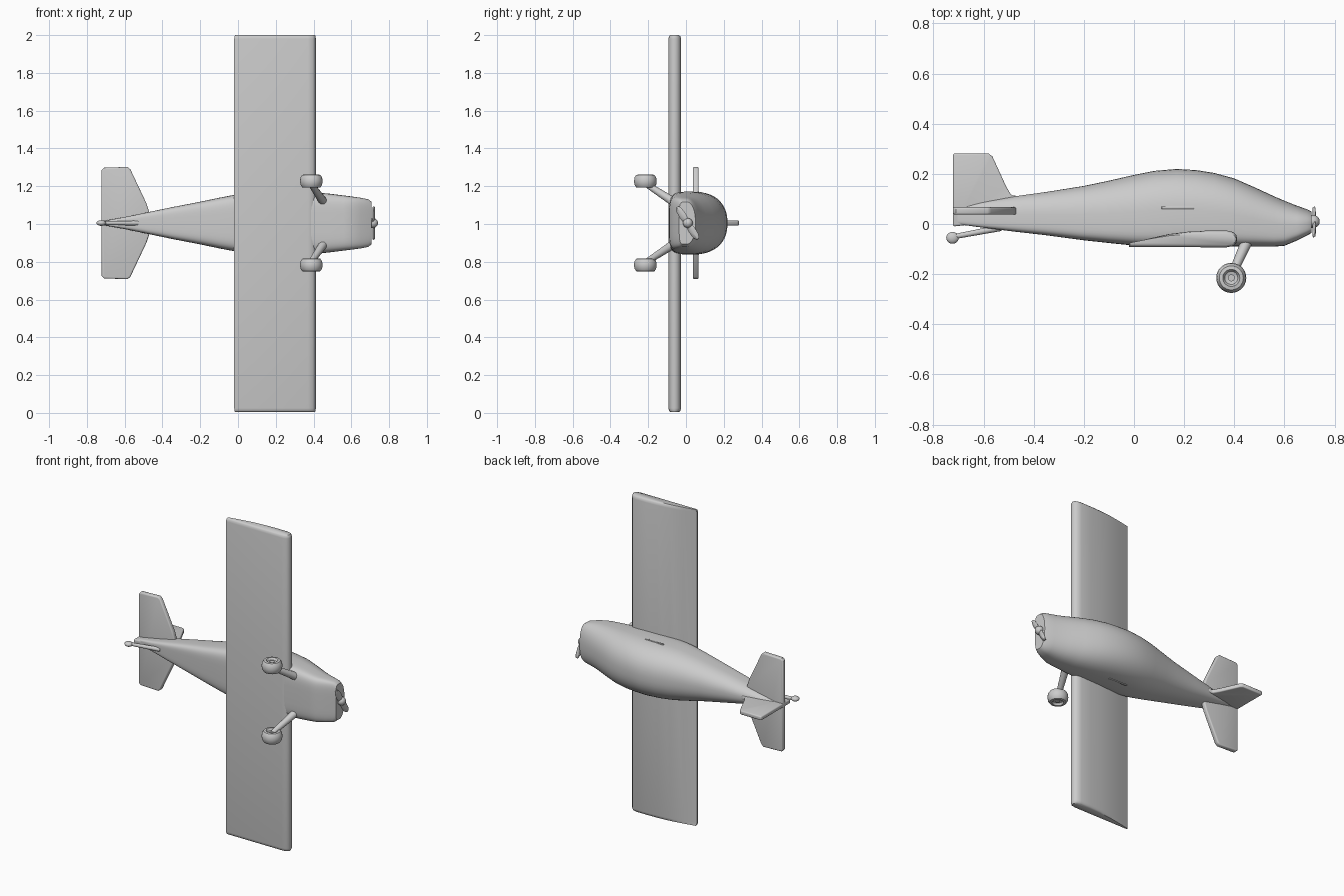
import bpy, bmesh, math
from mathutils import Vector

if "Cube" in bpy.data.objects:
    bpy.data.objects.remove(bpy.data.objects["Cube"])

CZ = 1.005  # height of the plane of symmetry (wings run along z)
grey = bpy.data.materials.new("light_grey")
grey.diffuse_color = (0.6, 0.6, 0.6, 1)
grey.use_nodes = True
grey.node_tree.nodes["Principled BSDF"].inputs["Base Color"].default_value = grey.diffuse_color


def finish(name, bm, bevel=0.0, angle=40):
    bmesh.ops.recalc_face_normals(bm, faces=bm.faces)
    me = bpy.data.meshes.new(name)
    bm.to_mesh(me)
    bm.free()
    ob = bpy.data.objects.new(name, me)
    bpy.context.collection.objects.link(ob)
    me.materials.append(grey)
    bpy.ops.object.select_all(action='DESELECT')
    ob.select_set(True)
    bpy.context.view_layer.objects.active = ob
    if bevel:
        m = ob.modifiers.new("round", 'BEVEL')
        m.width, m.segments, m.limit_method = bevel, 3, 'ANGLE'
        m.angle_limit = math.radians(50)
        bpy.ops.object.modifier_apply(modifier=m.name)
    bpy.ops.object.shade_smooth_by_angle(angle=math.radians(angle))
    return ob


def loft(name, rings, **kw):
    bm = bmesh.new()
    vs = [[bm.verts.new(p) for p in r] for r in rings]
    n = len(vs[0])
    for a, b in zip(vs, vs[1:]):
        for i in range(n):
            bm.faces.new((a[i], a[(i + 1) % n], b[(i + 1) % n], b[i]))
    bm.faces.new(vs[0])
    bm.faces.new(vs[-1][::-1])
    return finish(name, bm, **kw)


def rod(name, a, b, r1, r2, n=14):
    a, b = Vector(a), Vector(b)
    q = (b - a).to_track_quat('Z', 'Y')
    ring = lambda c, r: [c + q @ Vector((r * math.cos(2 * math.pi * i / n),
                                         r * math.sin(2 * math.pi * i / n), 0)) for i in range(n)]
    return loft(name, [ring(a, r1), ring(b, r2)])


def ball(name, c, r, scale=(1, 1, 1)):
    bm = bmesh.new()
    bmesh.ops.create_uvsphere(bm, u_segments=20, v_segments=12, radius=r)
    for v in bm.verts:
        v.co = Vector(c) + Vector([p * s for p, s in zip(v.co, scale)])
    return finish(name, bm)


# Fuselage: x, belly y, back y, half width
stations = [
    (-0.71, 0.0, 0.07, 0.012), (-0.60, -0.015, 0.09, 0.032), (-0.48, -0.03, 0.11, 0.057),
    (-0.35, -0.045, 0.128, 0.084), (-0.20, -0.065, 0.152, 0.113), (-0.10, -0.076, 0.173, 0.134),
    (0.0, -0.086, 0.196, 0.153), (0.08, -0.09, 0.212, 0.161), (0.17, -0.09, 0.22, 0.165),
    (0.25, -0.09, 0.215, 0.166), (0.32, -0.09, 0.204, 0.166), (0.40, -0.09, 0.182, 0.163),
    (0.48, -0.09, 0.147, 0.156), (0.56, -0.09, 0.110, 0.146), (0.60, -0.087, 0.093, 0.141),
    (0.65, -0.066, 0.073, 0.134), (0.69, -0.046, 0.059, 0.126), (0.708, -0.036, 0.05, 0.112)]


def section(x, yb, yt, hw, n=48):
    mid = yb + 0.42 * (yt - yb)
    pts = []
    for i in range(n):
        t = 2 * math.pi * (i + 0.5) / n
        c, s = math.cos(t), math.sin(t)
        e = 2 / 2.3 if s > 0 else 2 / 5  # round back, boxy belly
        z = math.copysign(abs(c) ** e, c) * hw
        y = abs(s) ** e * ((yt - mid) if s > 0 else (yb - mid))
        pts.append((x, mid + y, CZ + z))
    return pts


loft("fuselage", [section(*s) for s in stations])

# Wing: flat underside, round leading edge, thin trailing edge
airfoil = [(-0.02, -0.092), (-0.02, -0.08), (0.06, -0.058), (0.14, -0.04), (0.22, -0.03),
           (0.30, -0.026), (0.37, -0.026), (0.395, -0.032), (0.408, -0.045), (0.412, -0.06),
           (0.408, -0.076), (0.395, -0.088), (0.37, -0.093)]


def wing_ring(z, k):
    return [(0.2 + (x - 0.2) * (1 - 0.4 * k), -0.062 + (y + 0.062) * (1 - 6 * k), z) for x, y in airfoil]


loft("wing", [wing_ring(0.005, 0.05), wing_ring(0.012, 0.015), wing_ring(0.025, 0),
              wing_ring(1.98, 0), wing_ring(1.993, 0.015), wing_ring(2.0, 0.05)], angle=50)

# Tailplane and fin: outlines given thickness
half = [(-0.47, 0.06), (-0.485, 0.105), (-0.57, 0.285), (-0.585, 0.297), (-0.71, 0.293), (-0.722, 0.28)]
outline = half + [(x, -z) for x, z in reversed(half)]
loft("tailplane", [[(x, y, CZ + z) for x, z in outline] for y in (0.037, 0.067)], bevel=0.008)

fin = [(-0.722, -0.01), (-0.45, 0.02), (-0.44, 0.108), (-0.49, 0.115), (-0.51, 0.15),
       (-0.565, 0.27), (-0.58, 0.281), (-0.722, 0.281)]
loft("fin", [[(x, y, z) for x, y in fin] for z in (CZ - 0.013, CZ + 0.013)], bevel=0.007)

# Propeller: hub, spinner and a twisted pair of blades
ball("spinner", (0.715, 0.01, CZ), 0.026, (1, 1, 1))
for s in (1, -1):
    d = Vector((0, -0.055 * s, 0.085 * s))
    w = Vector((0.006, 0.017, 0.011))
    t = Vector((0.007, -0.002, 0))
    o = Vector((0.718, 0.008, CZ))
    rings = []
    for f, k in ((0, 0.7), (0.4, 1.0), (0.8, 0.9), (1, 0.45)):
        c = o + d * f
        rings.append([c + w * k, c + t, c - w * k, c - t])
    loft("propeller_blade", rings, bevel=0.002)

# Main gear, exhaust slots on both sides
tyre = [(0.012, -0.018), (0.026, -0.022), (0.034, -0.035), (0.048, -0.033), (0.057, -0.02),
        (0.06, 0), (0.057, 0.02), (0.048, 0.033), (0.034, 0.035), (0.026, 0.022), (0.012, 0.018)]
for s in (1, -1):
    wz = CZ + 0.222 * s
    rings = [[(0.388 + r * math.cos(2 * math.pi * i / 28), -0.215 + r * math.sin(2 * math.pi * i / 28), wz + h)
              for i in range(28)] for r, h in tyre]
    loft("wheel", rings)
    rod("axle", (0.388, -0.215, wz - 0.026), (0.388, -0.215, wz + 0.026), 0.014, 0.014)
    rod("gear_leg", (0.45, -0.07, CZ + 0.115 * s), (0.388, -0.208, CZ + 0.205 * s), 0.023, 0.016)
    z0, z1 = CZ + 0.14 * s, CZ + 0.168 * s
    loft("side_slot", [[(0.11, 0.06, z), (0.24, 0.06, z), (0.24, 0.07, z), (0.11, 0.07, z)]
                       for z in (z0, z1)], bevel=0.002)

# Tail wheel
rod("tail_wheel_leg", (-0.53, -0.015, CZ), (-0.715, -0.05, CZ), 0.013, 0.01)
ball("tail_wheel", (-0.724, -0.055, CZ), 0.025, (1, 0.95, 0.6))
